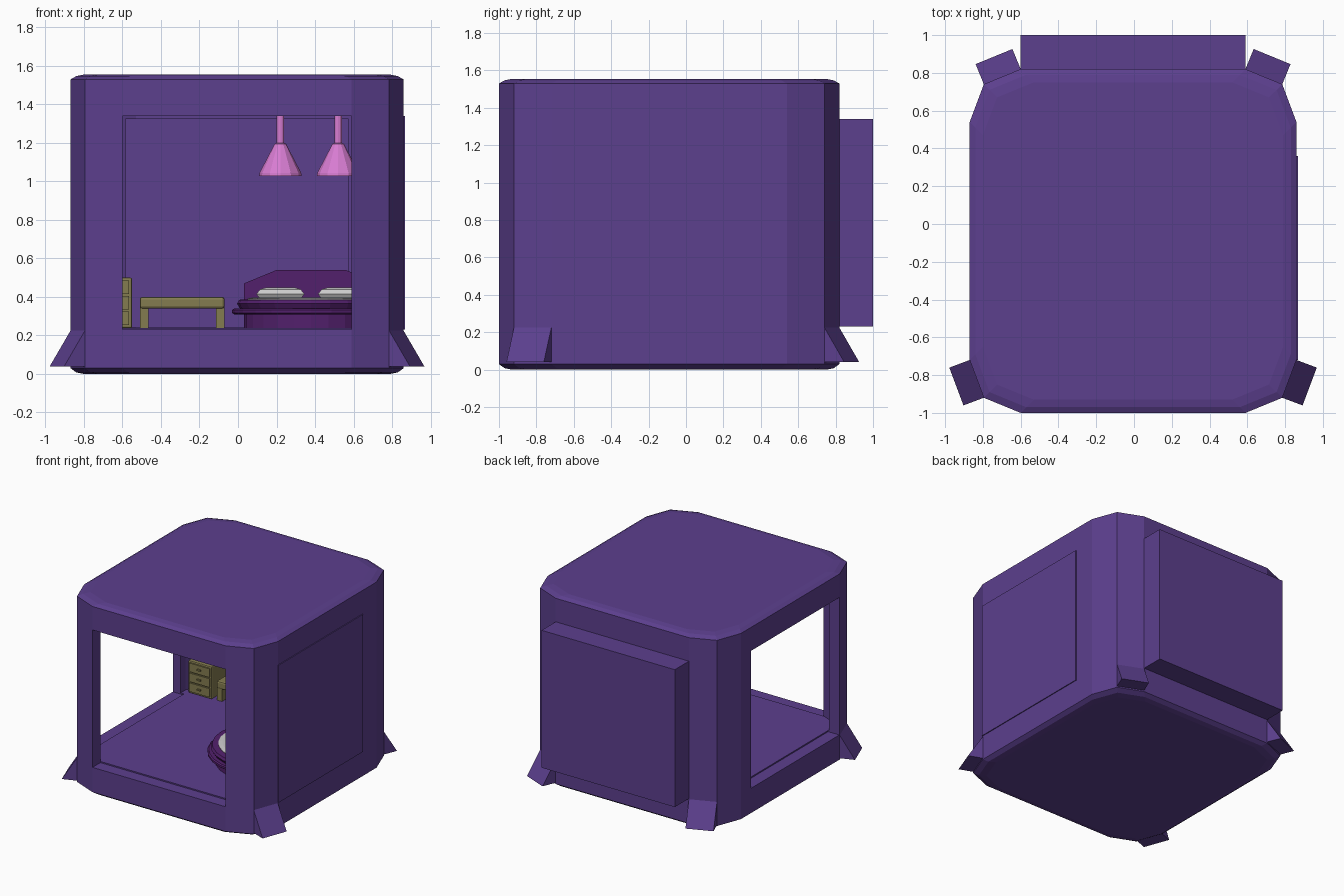
import bpy, bmesh, math
from mathutils import Vector

if "Cube" in bpy.data.objects:
    bpy.data.objects.remove(bpy.data.objects["Cube"])


def material(name, rgb):
    m = bpy.data.materials.new(name)
    m.diffuse_color = (*rgb, 1)
    m.use_nodes = True
    m.node_tree.nodes["Principled BSDF"].inputs["Base Color"].default_value = m.diffuse_color
    return m


PURPLE = material("purple_shell", (0.107, 0.050, 0.27))
PLUM = material("plum", (0.085, 0.014, 0.15))
TAN = material("olive_wood", (0.23, 0.20, 0.08))
PINK = material("pink_lamp", (0.68, 0.20, 0.64))
CX, CY = -0.005, -0.09   # centre of the shell in plan


def add(name, bm, mat=None):
    bmesh.ops.recalc_face_normals(bm, faces=bm.faces)
    me = bpy.data.meshes.new(name)
    bm.to_mesh(me)
    bm.free()
    ob = bpy.data.objects.new(name, me)
    bpy.context.collection.objects.link(ob)
    if mat:
        me.materials.append(mat)
    return ob


def loft(name, rings, mat=None):
    """Join closed rings of points and cap both ends."""
    bm = bmesh.new()
    vs = [[bm.verts.new(p) for p in r] for r in rings]
    n = len(vs[0])
    for a, b in zip(vs, vs[1:]):
        for i in range(n):
            bm.faces.new((a[i], a[(i + 1) % n], b[(i + 1) % n], b[i]))
    bm.faces.new(vs[0][::-1])
    bm.faces.new(vs[-1])
    return add(name, bm, mat)


def box(name, x, y, z, mat=None, bevel=0):
    ring = [(x[0], y[0]), (x[1], y[0]), (x[1], y[1]), (x[0], y[1])]
    ob = loft(name, [[(*p, h) for p in ring] for h in z], mat)
    if bevel:
        m = ob.modifiers.new("bevel", 'BEVEL')
        m.width, m.segments = bevel, 2
    return ob


def disc_stack(name, c, profile, n, mat=None):
    """Turned part: profile of (radius, height)."""
    return loft(name, [[(c[0] + r * math.cos(2 * math.pi * i / n),
                         c[1] + r * math.sin(2 * math.pi * i / n), z)
                        for i in range(n)] for r, z in profile], mat)


def outline(inset, z):
    """Twelve-sided plan of the shell, mirrored from one corner."""
    q = [(0.865, 0.63), (0.79, 0.83), (0.595, 0.91)]
    q = [(a - inset, b - inset) for a, b in q]
    pts = q + [(-a, b) for a, b in q[::-1]]
    pts += [(-a, -b) for a, b in q] + [(a, -b) for a, b in q[::-1]]
    return [(CX + a, CY + b, z) for a, b in pts]


def cut(ob, cutter):
    m = ob.modifiers.new("cut", 'BOOLEAN')
    m.operation, m.object, m.solver = 'DIFFERENCE', cutter, 'EXACT'
    cutter.hide_render = True
    cutter.hide_viewport = True
    cutter.display_type = 'WIRE'


def apply_cuts(ob, cutters):
    for c in cutters:
        cut(ob, c)
    bpy.context.view_layer.update()
    dg = bpy.context.evaluated_depsgraph_get()
    me = bpy.data.meshes.new_from_object(ob.evaluated_get(dg))
    ob.modifiers.clear()
    ob.data = me
    me.materials.clear()
    me.materials.append(PURPLE)
    for c in cutters:
        bpy.data.objects.remove(c)


# shell with softened top and bottom, hollow room and window openings
shell = loft("pod_shell", [outline(0.07, 0), outline(0.03, 0.008), outline(0, 0.03),
                           outline(0, 1.53), outline(0.03, 1.547), outline(0.07, 1.555)], PURPLE)
Z = (0.23, 1.34)
apply_cuts(shell, [
    loft("room_cut", [outline(0.07, 0.24), outline(0.07, 1.48)]),
    box("front_cut", (-0.6, 0.59), (-1.2, -0.90), Z),
    box("left_cut", (-1.2, -0.77), (-0.715, 0.41), Z),
    box("back_cut", (-0.585, 0.575), (0.70, 0.9), (0.245, 1.325))])

# hollow bay projecting at the back
bay = box("back_bay", (-0.6, 0.59), (0.81, 1.0), Z, PURPLE)
apply_cuts(bay, [box("bay_cut", (-0.585, 0.575), (0.7, 0.985), (0.245, 1.325))])

# closed shutter on the right side
box("right_shutter", (0.84, 0.867), (-0.72, 0.36), Z, PURPLE)


# wedge feet standing out from the corner facets
def foot(name, p, q):
    p, q = Vector((*p, 0)), Vector((*q, 0))
    d = q - p
    out = Vector((d.y, -d.x, 0)).normalized()
    if out.dot(p - Vector((CX, CY, 0))) < 0:
        out = -out
    hi, lo = Vector((0, 0, 0.225)), Vector((0, 0, 0.04))
    loft(name, [[e - out * 0.01 + hi, e + hi, e + out * 0.115 + lo, e - out * 0.01 + lo]
                for e in (p, q)], PURPLE)


for s, side in ((-1, "left"), (1, "right")):
    foot("front_foot_" + side, (CX + s * 0.865, -0.72), (CX + s * 0.79, -0.92))
    foot("back_foot_" + side, (CX + s * 0.79, 0.74), (CX + s * 0.595, 0.82))

# round bed: base, ledge, padded tier, sheet
BED = (0.38, -0.22)
disc_stack("bed_base", BED, [(0.35, 0.24), (0.35, 0.315)], 24, PLUM)
disc_stack("bed_ledge", BED, [(0.40, 0.31), (0.41, 0.317), (0.41, 0.333), (0.40, 0.34)], 24, PLUM)
disc_stack("bed_tier", BED, [(0.36, 0.335), (0.37, 0.34), (0.385, 0.365), (0.375, 0.385), (0.34, 0.388)], 24, PLUM)
disc_stack("bed_sheet", BED, [(0.33, 0.38), (0.33, 0.392), (0.30, 0.398)], 24)

# headboard with clipped upper corners
head = [(0.03, 0.24), (0.73, 0.24), (0.73, 0.47), (0.56, 0.54), (0.20, 0.54), (0.03, 0.47)]
loft("headboard", [[(x, y, z) for x, z in head] for y in (0.13, 0.19)], PLUM)

# pillows
for i, x in enumerate((0.22, 0.54)):
    loft("pillow_%d" % i, [[(x - a, 0.0 - b, z), (x + a, -b, z), (x + a, b, z), (x - a, b, z)]
         for a, b, z in ((0.105, 0.065, 0.39), (0.125, 0.08, 0.415), (0.105, 0.065, 0.44), (0.07, 0.04, 0.45))])

# pendant lamps
for i, x in enumerate((0.22, 0.52)):
    disc_stack("pendant_lamp_%d" % i, (x, -0.05),
               [(0.095, 1.03), (0.11, 1.028), (0.108, 1.045), (0.03, 1.195), (0.02, 1.2), (0.02, 1.485)], 12, PINK)

# desk: top and two side panels
box("desk_top", (-0.51, -0.07), (0.45, 0.79), (0.34, 0.40), TAN, 0.012)
for x in (-0.51, -0.115):
    box("desk_side", (x, x + 0.045), (0.46, 0.78), (0.238, 0.35), TAN)

# chest with three drawers and knobs
box("chest", (-0.76, -0.55), (0.45, 0.70), (0.238, 0.50), TAN, 0.008)
for k in range(3):
    z = 0.255 + k * 0.08
    box("drawer_%d" % k, (-0.745, -0.565), (0.44, 0.46), (z, z + 0.07), TAN)
    box("drawer_knob_%d" % k, (-0.67, -0.64), (0.43, 0.445), (z + 0.03, z + 0.042), TAN)
